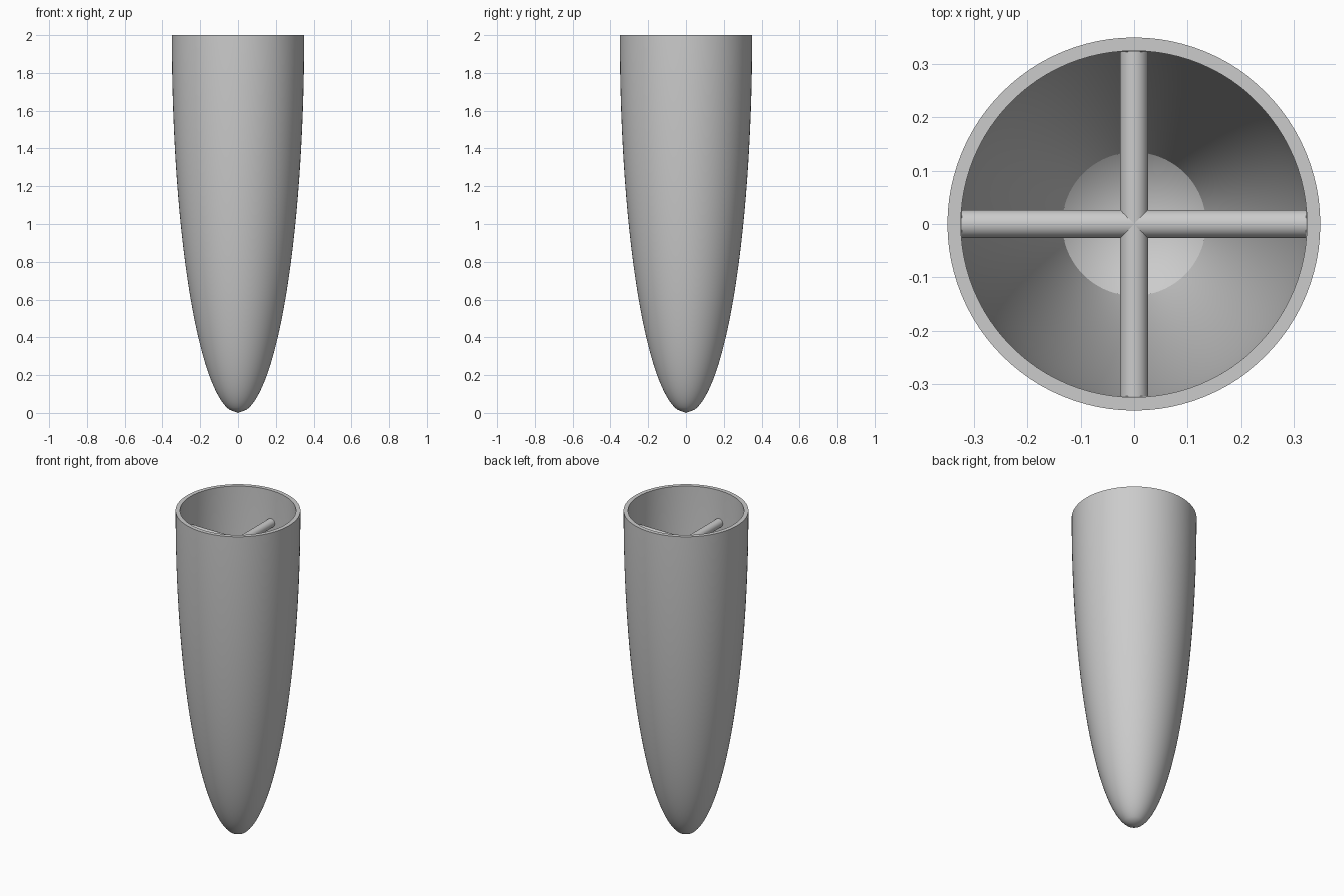
import bpy, bmesh, math
from mathutils import Matrix

cube = bpy.data.objects.get("Cube")
if cube:
    bpy.data.objects.remove(cube, do_unlink=True)

HEIGHT, RADIUS, WALL = 2.0, 0.35, 0.025
SIDES, STEPS = 96, 80
BAR_Z, BAR_RADIUS = 1.8, 0.0265

grey = bpy.data.materials.new("light grey")
grey.use_nodes = True
grey.diffuse_color = (0.6, 0.6, 0.6, 1)
grey.node_tree.nodes["Principled BSDF"].inputs["Base Color"].default_value = (0.6, 0.6, 0.6, 1)


def outer_radius(z):
    return RADIUS * math.sqrt(max(0, 1 - (1 - z / HEIGHT) ** 2))


def finish(bm, name):
    bmesh.ops.recalc_face_normals(bm, faces=bm.faces)
    mesh = bpy.data.meshes.new(name)
    bm.to_mesh(mesh)
    bm.free()
    mesh.materials.append(grey)
    obj = bpy.data.objects.new(name, mesh)
    bpy.context.collection.objects.link(obj)
    bpy.ops.object.select_all(action="DESELECT")
    obj.select_set(True)
    bpy.context.view_layer.objects.active = obj
    bpy.ops.object.shade_smooth_by_angle(angle=math.radians(30))
    return obj


# Hollow elliptical nose shell: outside, flat rim, inside and shallow conical floor
floor_z = 0.22
outside = [(0, 0)]
for i in range(1, STEPS + 1):
    z = HEIGHT * (i / STEPS) ** 1.3
    if z > 0.015:
        outside.append((outer_radius(z), z))
inside = [(r - WALL, z) for r, z in reversed(outside) if z > floor_z]
inside += [(outer_radius(floor_z) - WALL, floor_z), (0, 0.12)]

bm = bmesh.new()
verts = [bm.verts.new((r, 0, z)) for r, z in outside + inside]
edges = [bm.edges.new(pair) for pair in zip(verts, verts[1:])]
bmesh.ops.spin(bm, geom=verts + edges, cent=(0, 0, 0), axis=(0, 0, 1),
               angle=math.tau, steps=SIDES, use_duplicate=False)
bmesh.ops.remove_doubles(bm, verts=bm.verts, dist=0.0001)
finish(bm, "nose_shell")

# Two crossed round bars, their ends sunk slightly into the wall
length = 2 * (outer_radius(BAR_Z) - WALL) + 0.01
for name, axis in (("cross_bar_x", "Y"), ("cross_bar_y", "X")):
    bm = bmesh.new()
    bmesh.ops.create_cone(bm, cap_ends=True, segments=32, radius1=BAR_RADIUS,
                          radius2=BAR_RADIUS, depth=length,
                          matrix=Matrix.Translation((0, 0, BAR_Z))
                          @ Matrix.Rotation(math.pi / 2, 4, axis))
    finish(bm, name)
